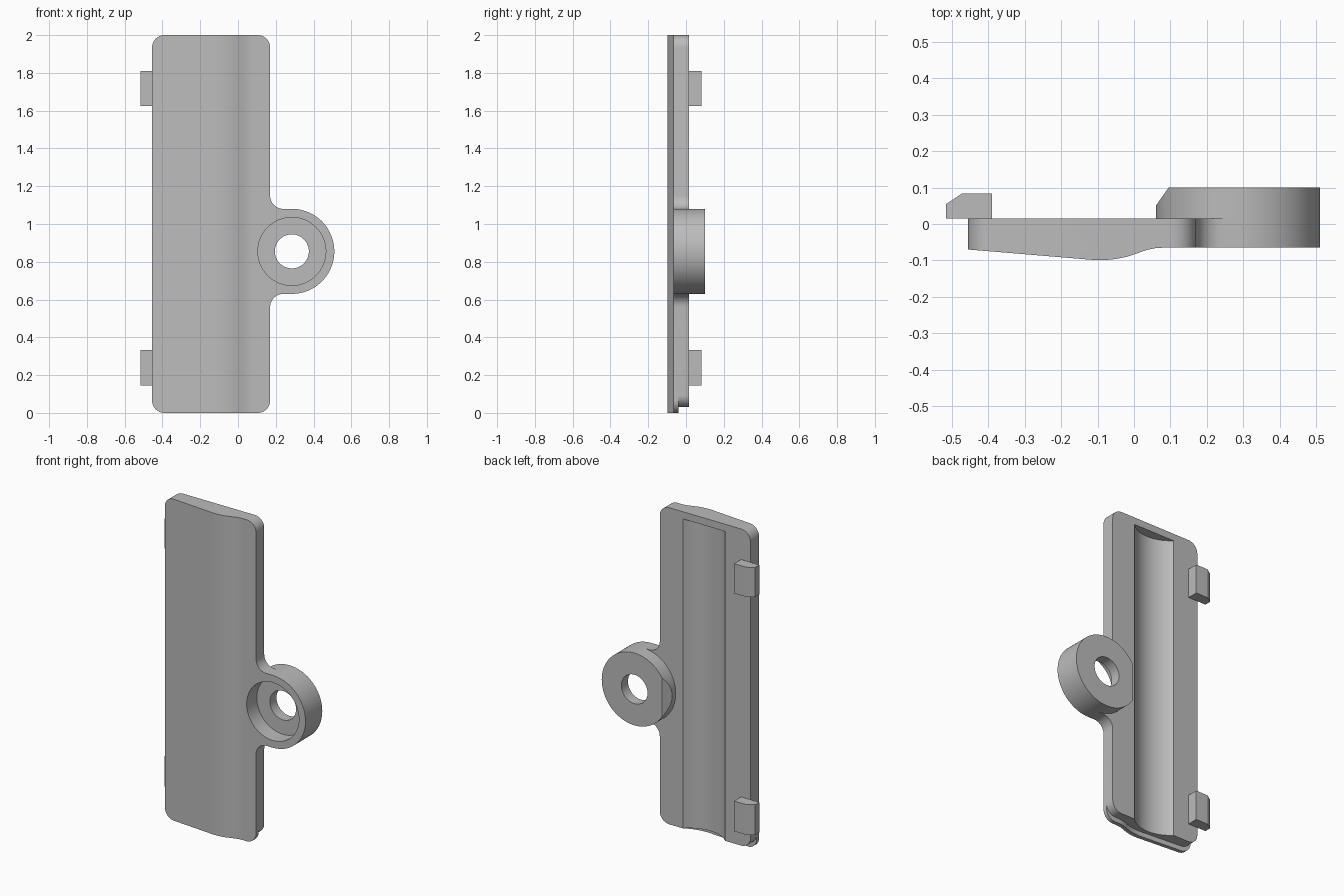
import bpy, bmesh
from math import sin, cos, pi, radians

cube = bpy.data.objects.get("Cube")
if cube:
    bpy.data.objects.remove(cube, do_unlink=True)

grey = bpy.data.materials.new("light grey plastic")
grey.use_nodes = True
COLOUR = (0.5, 0.5, 0.5, 1)
grey.diffuse_color = COLOUR
grey.node_tree.nodes["Principled BSDF"].inputs["Base Color"].default_value = COLOUR


def prism(name, outline, lo, hi, axis):
    """Extrude an outline: (x, y) along z, or (x, z) along y."""
    place = {"z": lambda p, t: (p[0], p[1], t), "y": lambda p, t: (p[0], t, p[1])}[axis]
    bm = bmesh.new()
    face = bm.faces.new([bm.verts.new(place(p, lo)) for p in outline])
    made = bmesh.ops.extrude_face_region(bm, geom=[face])["geom"]
    shift = place((0, 0), hi - lo)
    bmesh.ops.translate(bm, vec=shift, verts=[v for v in made if isinstance(v, bmesh.types.BMVert)])
    bmesh.ops.recalc_face_normals(bm, faces=bm.faces)
    mesh = bpy.data.meshes.new(name)
    bm.to_mesh(mesh)
    bm.free()
    mesh.materials.append(grey)
    obj = bpy.data.objects.new(name, mesh)
    bpy.context.collection.objects.link(obj)
    return obj


def combine(target, other, operation):
    mod = target.modifiers.new("cut", "BOOLEAN")
    mod.operation, mod.object, mod.solver = operation, other, "EXACT"
    bpy.context.view_layer.objects.active = target
    bpy.ops.object.modifier_apply(modifier=mod.name)
    bpy.data.objects.remove(other, do_unlink=True)


def arc(cx, cy, r, start, end, n):
    angles = [radians(start + (end - start) * i / n) for i in range(n + 1)]
    return [(cx + r * cos(a), cy + r * sin(a)) for a in angles]


def circle(cx, cy, r, n=64):
    return arc(cx, cy, r, 0, 360, n)[:-1]


LEFT, RIGHT, TOP, BACK, FRONT = -0.455, 0.17, 2.0, 0.015, -0.065


def rounded_outline(name, bottom, r=0.065):
    pts = []
    for cx, cz, a in ((RIGHT - r, TOP - r, 0), (LEFT + r, TOP - r, 90),
                      (LEFT + r, bottom + r, 180), (RIGHT - r, bottom + r, 270)):
        pts += arc(cx, cz, r, a, a + 90, 10)
    return prism(name, pts, -0.3, 0.3, "y")


# Curved front of the plate, from one side edge to the other
front = [(LEFT, -0.07), (-0.13, -0.097), (-0.105, -0.099), (-0.08, -0.099), (-0.05, -0.096),
         (-0.02, -0.09), (0.01, -0.08), (0.035, -0.071), (0.06, -0.066), (0.08, FRONT), (RIGHT, FRONT)]


def offset(d):
    return [(x, y + d) for x, y in front]


# Thin front skin, reaching the floor as a lip
plate = prism("cover_plate", front + offset(0.025)[::-1], -0.1, 2.1, "z")
combine(plate, rounded_outline("outline", 0.0), "INTERSECT")

# Thicker core behind it, ending above the lip, with a round channel in its back
core = prism("core", offset(0.012) + [(RIGHT, BACK), (LEFT, BACK)], -0.1, 2.1, "z")
combine(core, rounded_outline("outline", 0.03), "INTERSECT")
combine(core, prism("channel", circle(-0.135, 0.16, 0.205, 80), -0.1, 1.955, "z"), "DIFFERENCE")
combine(plate, core, "UNION")

# Screw boss, with a bevel on the plate side
BX, BZ, BR = 0.285, 0.855, 0.225
boss = prism("boss", circle(BX, BZ, BR, 96), FRONT, 0.1, "y")
bevel = [(0.0, 0.2), (0.0, -0.035), (0.06, 0.05), (0.095, 0.1), (0.165, 0.2)]
combine(boss, prism("bevel", bevel, 0.5, 1.2, "z"), "DIFFERENCE")

# Neck joining boss and plate with rounded inner corners
f = 0.07
neck_pts = [(0.12, BZ - BR - f), (RIGHT, BZ - BR - f)]
neck_pts += arc(RIGHT + f, BZ - BR - f, f, 180, 90, 10)[1:]
neck_pts += [(BX, BZ - BR), (BX, BZ + BR)]
neck_pts += arc(RIGHT + f, BZ + BR + f, f, 270, 180, 10)
neck_pts += [(0.12, BZ + BR + f)]
neck = prism("neck", neck_pts, FRONT, BACK, "y")
combine(boss, neck, "UNION")
combine(plate, boss, "UNION")

# Screw hole and its wide front recess
combine(plate, prism("recess", circle(BX, BZ, 0.18), -0.2, 0.035, "y"), "DIFFERENCE")
combine(plate, prism("hole", circle(BX, BZ, 0.09), -0.2, 0.3, "y"), "DIFFERENCE")

# Hook clips on the back edge
clip = [(-0.39, BACK), (-0.39, 0.083), (-0.473, 0.083), (-0.515, 0.055), (-0.515, BACK)]
prism("lower_clip", clip, 0.145, 0.333, "z")
prism("upper_clip", clip, 1.625, 1.81, "z")

# Smooth curves, sharp edges
bpy.ops.object.select_all(action="DESELECT")
plate.select_set(True)
bpy.context.view_layer.objects.active = plate
bpy.ops.object.shade_smooth_by_angle(angle=radians(25))
